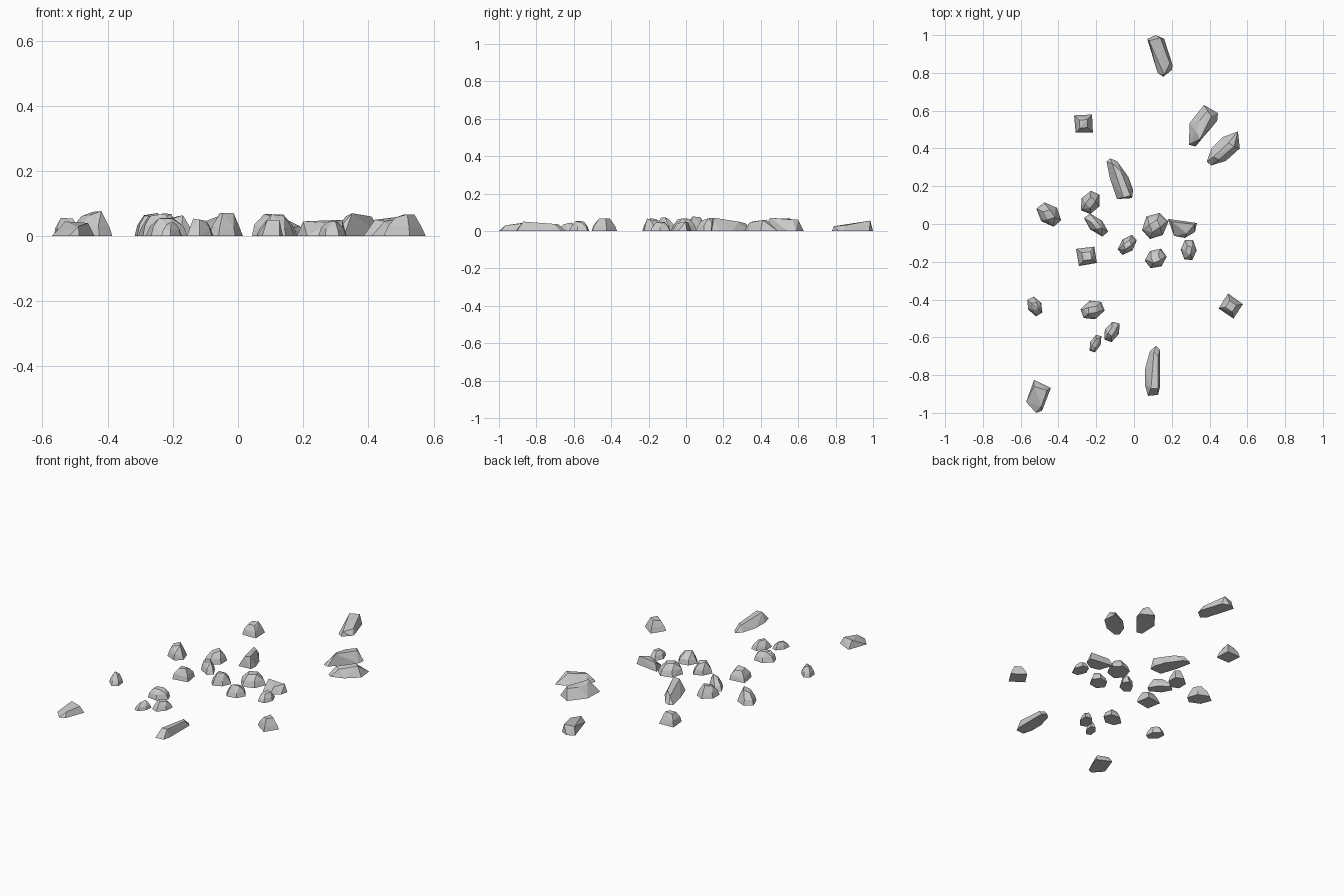
import bpy, bmesh, random
from math import cos, sin, pi, radians

random.seed(7)


def hull_rock(name, points):
    """Flat-faced convex stone wrapped around a handful of points."""
    bm = bmesh.new()
    for p in points:
        bm.verts.new(p)
    res = bmesh.ops.convex_hull(bm, input=bm.verts[:])
    junk = {v for v in res["geom_interior"] + res["geom_unused"]
            if isinstance(v, bmesh.types.BMVert)}
    bmesh.ops.delete(bm, geom=list(junk), context='VERTS')
    bmesh.ops.dissolve_limit(bm, angle_limit=radians(3), verts=bm.verts[:], edges=bm.edges[:])
    bmesh.ops.recalc_face_normals(bm, faces=bm.faces[:])
    me = bpy.data.meshes.new(name)
    bm.to_mesh(me)
    bm.free()
    bpy.context.collection.objects.link(bpy.data.objects.new(name, me))


def slab(name, outline, ridge):
    hull_rock(name, [(x, y, 0) for x, y in outline] + ridge)


def chunk(name, x, y, length, width, height, angle, sides=6):
    """Small stone: jittered footprint tapering to a narrow faceted top."""
    a, pts = radians(angle), []
    spin = pi / sides + random.uniform(-.15, .15)
    for ring, (scale, z, n) in enumerate([(1.04, 0, sides), (.86, .45, sides), (.48, .95, 4)]):
        for i in range(n):
            t = spin + 2 * pi * i / n
            r = scale * random.uniform(.95, 1.05) / 2
            u, v = r * length * cos(t), r * width * sin(t)
            h = height * z * (random.uniform(.82, 1.08) if ring else 1)
            pts.append((x + u * cos(a) - v * sin(a), y + u * sin(a) + v * cos(a), h))
    hull_rock(name, pts)


# Long slabs with a sloping ridge
slab("north_slab",
     [(.07, .98), (.115, 1), (.16, .98), (.205, .84), (.2, .815), (.155, .78), (.125, .8)],
     [(.08, .97, .05), (.14, .985, .055), (.19, .85, .03), (.16, .79, .025)])
slab("northeast_slab",
     [(.29, .42), (.295, .535), (.37, .63), (.445, .587), (.44, .545), (.325, .41)],
     [(.35, .55, .06), (.39, .6, .06), (.41, .57, .06), (.35, .45, .07), (.33, .49, .06)])
slab("east_slab",
     [(.385, .33), (.41, .4), (.47, .46), (.55, .49), (.56, .4), (.487, .335), (.41, .31)],
     [(.42, .355, .05), (.5, .43, .06), (.53, .41, .058), (.45, .34, .045)])
slab("central_slab",
     [(-.145, .33), (-.127, .348), (-.09, .333), (-.03, .25), (-.005, .18), (-.01, .137),
      (-.09, .132), (-.127, .24)],
     [(-.115, .32, .04), (-.055, .14, .063), (-.02, .15, .07), (-.07, .28, .05)])
slab("half_moon_slab",
     [(.18, .027), (.333, .005), (.323, -.042), (.27, -.074), (.212, -.063)],
     [(.2, .012, .045), (.32, -.002, .05), (.28, -.05, .04)])
slab("south_slab",
     [(.116, -.645), (.138, -.667), (.138, -.862), (.127, -.905), (.074, -.91),
      (.058, -.852), (.058, -.767), (.085, -.672)],
     [(.09, -.87, .05), (.127, -.87, .05), (.105, -.68, .035), (.128, -.7, .037)])
slab("southwest_slab",
     [(-.571, -.942), (-.529, -.825), (-.44, -.868), (-.487, -.989), (-.519, -1)],
     [(-.53, -.86, .045), (-.46, -.88, .04), (-.49, -.965, .03)])

# Small stones: x, y, length, width, height, angle
stones = [
    (-.45, .05, .15, .105, .075, -45),
    (-.23, .115, .13, .1, .07, 60),
    (-.2, -.005, .15, .075, .065, -42),
    (.11, -.01, .15, .125, .075, 50),
    (.29, -.137, .115, .08, .055, 90),
    (.115, -.183, .12, .1, .065, 30),
    (-.035, -.11, .12, .075, .07, 48),
    (-.525, -.435, .11, .075, .055, -60),
    (-.22, -.455, .13, .095, .065, 25),
    (-.117, -.57, .115, .075, .055, 62),
    (-.204, -.632, .1, .055, .045, 65),
]
for i, s in enumerate(stones, 1):
    chunk(f"stone_{i}", *s)

# Blocky four-sided stones
for i, s in enumerate([(-.267, .53, .125, .125, .072, 0),
                       (-.25, -.17, .135, .125, .07, 5),
                       (.513, -.435, .13, .125, .066, -30)], 1):
    chunk(f"block_{i}", *s, sides=4)
